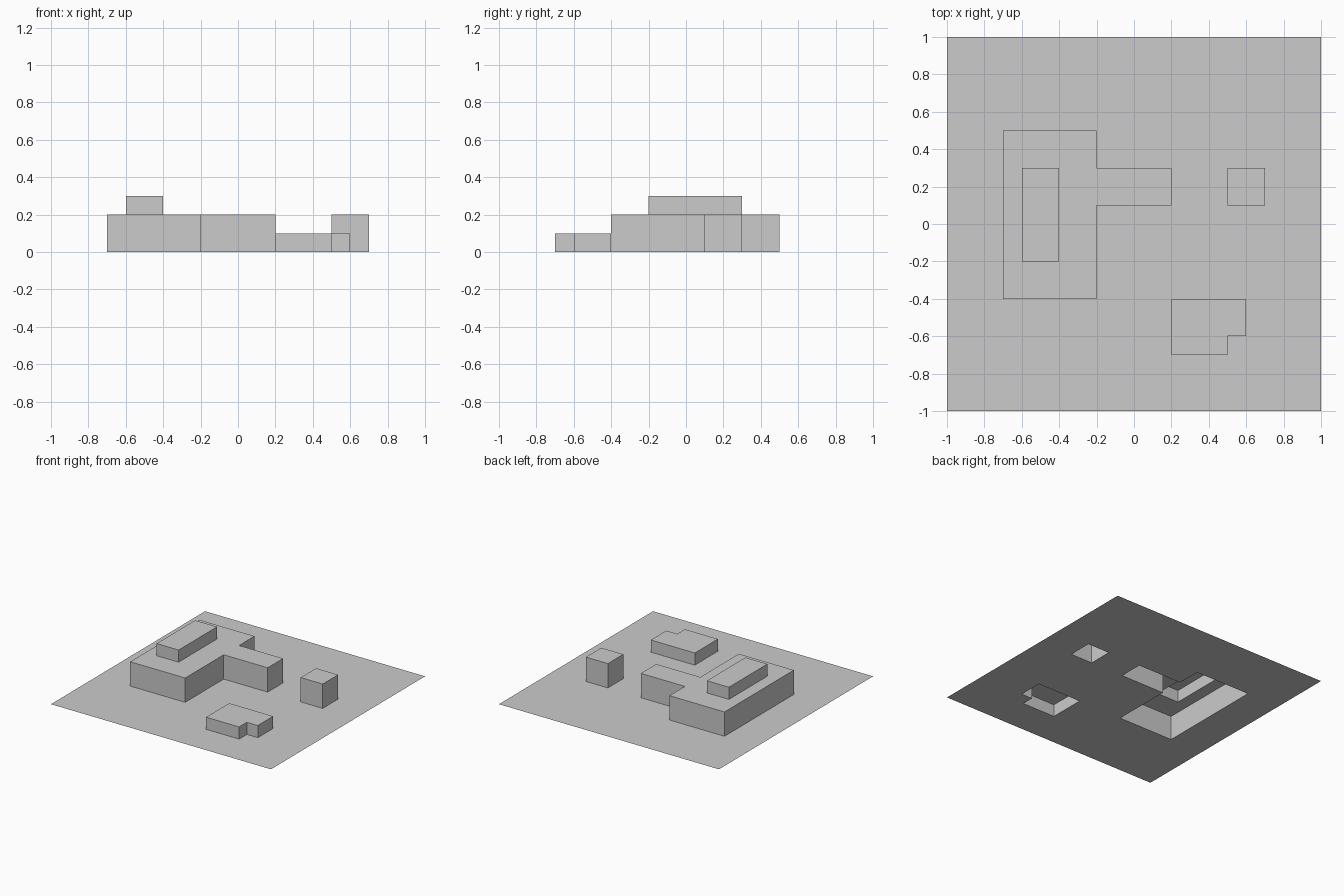
import bpy, bmesh, math

if "Cube" in bpy.data.objects:
    bpy.data.objects.remove(bpy.data.objects["Cube"])

bm = bmesh.new()
# Ground sheet divided into 0.1 unit cells
bmesh.ops.create_grid(bm, x_segments=20, y_segments=20, size=1.0)


def raise_region(rects, height):
    """Extrude the flat cells inside the rectangles, leaving the underside open."""
    def inside(face):
        c = face.calc_center_median()
        return face.normal.z > 0.5 and any(
            x0 < c.x < x1 and y0 < c.y < y1 for x0, x1, y0, y1 in rects)
    bm.normal_update()
    faces = [f for f in bm.faces if inside(f)]
    out = bmesh.ops.extrude_face_region(bm, geom=faces)["geom"]
    bmesh.ops.translate(bm, vec=(0, 0, height),
                        verts=[v for v in out if isinstance(v, bmesh.types.BMVert)])
    old = [f for f in faces if f.is_valid]
    if old:
        bmesh.ops.delete(bm, geom=old, context='FACES')


# Main building with side wing, then its roof block
raise_region([(-0.7, -0.2, -0.4, 0.5), (-0.2, 0.2, 0.1, 0.3)], 0.2)
raise_region([(-0.6, -0.4, -0.2, 0.3)], 0.1)
# Small cube building
raise_region([(0.5, 0.7, 0.1, 0.3)], 0.2)
# Low notched building
raise_region([(0.2, 0.6, -0.6, -0.4), (0.2, 0.5, -0.7, -0.6)], 0.1)

# Merge coplanar cells into clean flat faces
bmesh.ops.dissolve_limit(bm, angle_limit=math.radians(1), verts=bm.verts[:], edges=bm.edges[:])
bm.normal_update()

mesh = bpy.data.meshes.new("terrain_with_blocks")
bm.to_mesh(mesh)
bm.free()
bpy.context.collection.objects.link(bpy.data.objects.new("terrain_with_blocks", mesh))
